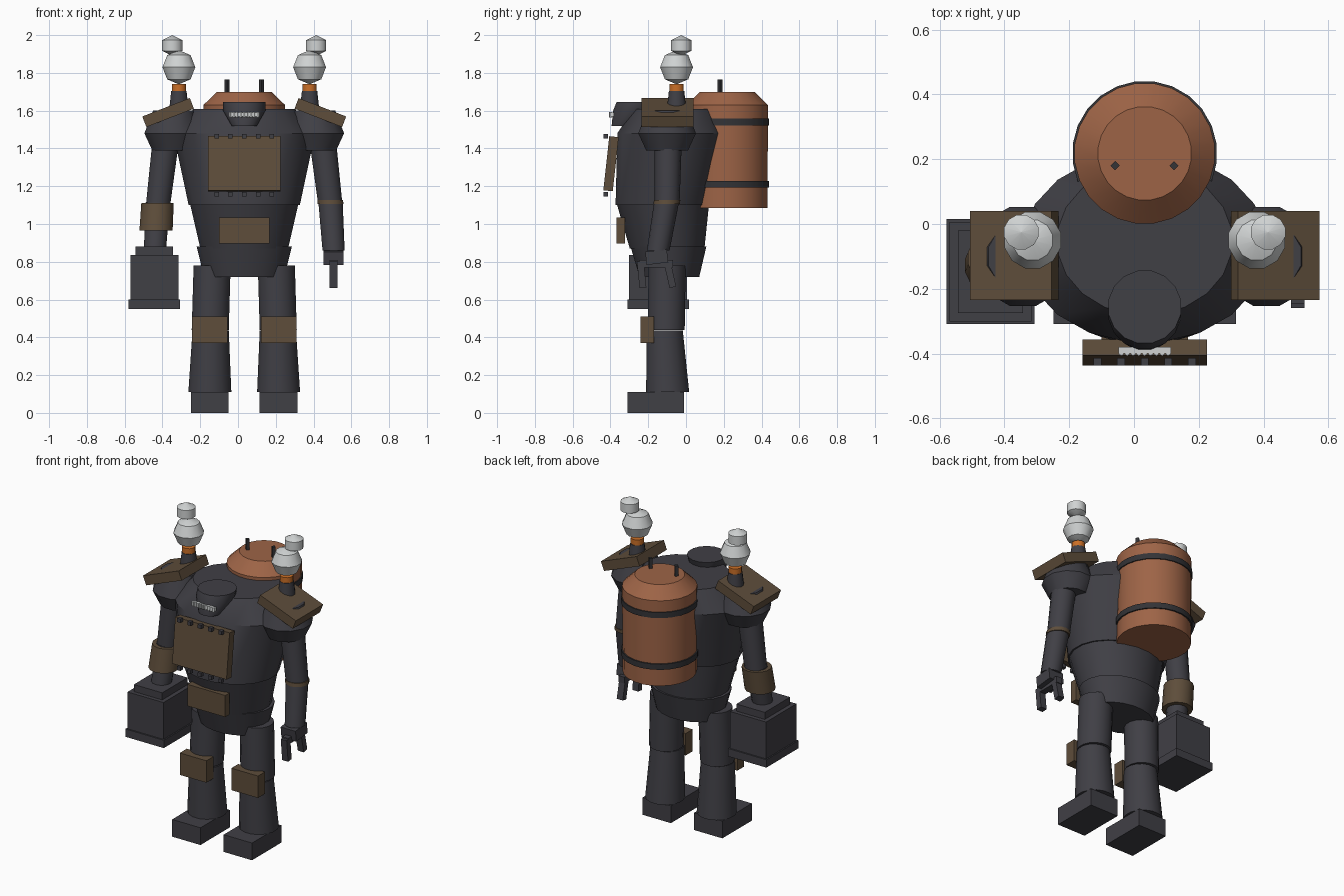
import bpy, bmesh, math
from mathutils import Matrix, Vector

if "Cube" in bpy.data.objects:
    bpy.data.objects.remove(bpy.data.objects["Cube"])

CX = 0.033  # body symmetry plane


def material(name, rgb):
    m = bpy.data.materials.new(name)
    m.use_nodes = True
    m.diffuse_color = (*rgb, 1)
    m.node_tree.nodes["Principled BSDF"].inputs["Base Color"].default_value = (*rgb, 1)
    return m


IRON = material("dark iron", (0.051, 0.050, 0.060))
BLACK = material("black iron", (0.033, 0.033, 0.037))
BROWN = material("brown plate", (0.112, 0.075, 0.043))
COPPER = material("copper", (0.34, 0.127, 0.062))
PALE = material("pale metal", (0.63, 0.65, 0.65))
ORANGE = material("orange glow", (0.60, 0.16, 0.02))


def finish(name, bm, mat, smooth):
    bmesh.ops.recalc_face_normals(bm, faces=bm.faces)
    mesh = bpy.data.meshes.new(name)
    for f in bm.faces:
        f.smooth = smooth
    bm.to_mesh(mesh)
    bm.free()
    if smooth:
        mesh.set_sharp_from_angle(angle=math.radians(35))
    mesh.materials.append(mat)
    ob = bpy.data.objects.new(name, mesh)
    bpy.context.collection.objects.link(ob)
    return ob


def loft(name, rings, mat, sides=16):
    """Capped skin over level ellipses, each (x, y, z, radius x, radius y)."""
    bm = bmesh.new()
    loops = []
    for x, y, z, rx, ry in rings:
        turn = [math.tau * (i + 0.5) / sides for i in range(sides)]
        loops.append([bm.verts.new((x + rx * math.cos(a), y + ry * math.sin(a), z)) for a in turn])
    for low, high in zip(loops, loops[1:]):
        for i in range(sides):
            j = (i + 1) % sides
            bm.faces.new((low[i], low[j], high[j], high[i]))
    bm.faces.new(loops[0])
    bm.faces.new(loops[-1])
    return finish(name, bm, mat, True)


def lathe(name, x, y, profile, mat, sides=16):
    """Upright turned part, profile of (radius, z)."""
    return loft(name, [(x, y, z, r, r) for r, z in profile], mat, sides)


def limb(name, a, b, ra, rb, mat, sides=14):
    """Tapered round bar between two points."""
    return loft(name, [(*a, ra, ra), (*b, rb, rb)], mat, sides)


def box(name, centre, size, mat, rot=0.0, axis="X"):
    bm = bmesh.new()
    m = Matrix.Translation(centre) @ Matrix.Rotation(rot, 4, axis) @ Matrix.Diagonal((*size, 1))
    bmesh.ops.create_cube(bm, size=1, matrix=m)
    return finish(name, bm, mat, False)


# Torso
loft("chest", [(CX, -0.122, 1.10, 0.298, 0.254), (CX, -0.072, 1.48, 0.38, 0.295),
               (CX, -0.052, 1.61, 0.272, 0.23)], IRON, 20)
loft("belly", [(CX, -0.10, 0.87, 0.235, 0.20), (CX, -0.122, 1.105, 0.29, 0.247)], IRON, 20)
loft("pelvis", [(CX, -0.088, 0.72, 0.215, 0.16), (CX, -0.093, 0.88, 0.255, 0.203)], IRON, 20)

# Sunken head with mouth grille
loft("head", [(CX, -0.33, 1.52, 0.068, 0.065), (CX, -0.272, 1.60, 0.114, 0.116),
              (CX, -0.256, 1.645, 0.114, 0.114)], IRON, 16)
box("mouth_grille", (CX, -0.39, 1.579), (0.163, 0.02, 0.022), PALE)
for i in range(9):
    lathe("grille_tooth", CX + (i - 4) * 0.018, -0.399, [(0.008, 1.565), (0.008, 1.593)], PALE, 6)

# Front plates and rivets
box("chest_plate", (CX, -0.397, 1.319), (0.384, 0.05, 0.288), BROWN, -0.11)
for z in (1.465, 1.158):
    for i in range(5):
        box("rivet", (CX + (i - 2) * 0.073, -0.425, z), (0.024, 0.024, 0.024), IRON)
box("belly_plate", (CX, -0.345, 0.966), (0.268, 0.045, 0.138), BROWN)

# Barrel on the back
BY = 0.218
lathe("barrel", CX, BY, [(0.215, 1.085), (0.218, 1.63), (0.145, 1.70)], COPPER, 24)
for z in (1.21, 1.54):
    lathe("barrel_band", CX, BY, [(0.224, z - 0.018), (0.224, z + 0.018)], BLACK, 24)
for s in (-1, 1):
    bar = lathe("barrel_rod", CX + s * 0.091, 0.18, [(0.014, 1.67), (0.014, 1.766)], BLACK, 4)
    bar.data.transform(Matrix.Translation((CX + s * 0.091, 0.18, 0)) @ Matrix.Rotation(math.pi / 4, 4, "Z")
                       @ Matrix.Translation((-CX - s * 0.091, -0.18, 0)))

# Paired parts
for side, s in (("right", -1), ("left", 1)):
    def at(offset):
        return CX + s * offset

    # Legs
    limb(side + "_thigh", (at(0.18), -0.105, 0.44), (at(0.17), -0.10, 0.78), 0.10, 0.10, IRON, 16)
    limb(side + "_shin", (at(0.182), -0.097, 0.11), (at(0.178), -0.113, 0.435), 0.116, 0.098, IRON, 16)
    box(side + "_foot", (at(0.182), -0.16, 0.055), (0.20, 0.297, 0.11), IRON)
    box(side + "_knee_plate", (at(0.182), -0.205, 0.44), (0.188, 0.07, 0.14), BROWN)

    # Shoulder and upper arm
    lathe(side + "_shoulder", at(0.376), -0.10, [(0.115, 1.39), (0.158, 1.48), (0.11, 1.60)], IRON, 12)
    limb(side + "_upper_arm", (at(0.455), -0.10, 1.11), (at(0.418), -0.095, 1.42), 0.066, 0.072, IRON)
    limb(side + "_forearm", (at(0.473), -0.147, 0.86), (at(0.457), -0.103, 1.115), 0.06, 0.066, IRON)

    # Shoulder plate with stack, glowing collar and smoke puffs
    box(side + "_shoulder_plate", (at(0.403), -0.097, 1.59), (0.27, 0.275, 0.06), BROWN, s * 0.37, "Y")
    lathe(side + "_stack", at(0.346), -0.05, [(0.056, 1.58), (0.042, 1.705)], IRON, 12)
    lathe(side + "_glow_ring", at(0.346), -0.05, [(0.039, 1.70), (0.039, 1.74)], ORANGE, 12)
    lathe(side + "_large_puff", at(0.346), -0.05,
          [(0.001, 1.74), (0.064, 1.766), (0.09, 1.83), (0.064, 1.894), (0.001, 1.92)], PALE, 12)
    lathe(side + "_small_puff", at(0.381), -0.025,
          [(0.001, 1.89), (0.055, 1.917), (0.055, 1.973), (0.001, 2.0)], PALE, 12)

# Right arm: cuff and hammer block
limb("right_cuff", (CX - 0.467, -0.128, 0.965), (CX - 0.459, -0.105, 1.112), 0.09, 0.088, BROWN)
for name, low, high, w, d in (("hammer_neck", 0.83, 0.88, 0.20, 0.255),
                              ("hammer_block", 0.59, 0.835, 0.254, 0.307),
                              ("hammer_base", 0.55, 0.60, 0.271, 0.325)):
    box(name, (-0.443, -0.147, (low + high) / 2), (w, d, high - low), IRON)

# Left arm: elbow ring and claw
limb("left_elbow_ring", (CX + 0.457, -0.102, 1.105), (CX + 0.455, -0.10, 1.128), 0.070, 0.070, BROWN)
box("left_hand", (CX + 0.472, -0.155, 0.825), (0.105, 0.115, 0.07), IRON, 0.12)
for y, tilt in ((-0.235, 0.10), (-0.085, 0.22)):
    box("claw_finger", (CX + 0.472, y, 0.733), (0.042, 0.036, 0.14), IRON, tilt)
    box("claw_knuckle", (CX + 0.472, (y - 0.155) / 2, 0.79), (0.042, 0.10, 0.04), IRON)
